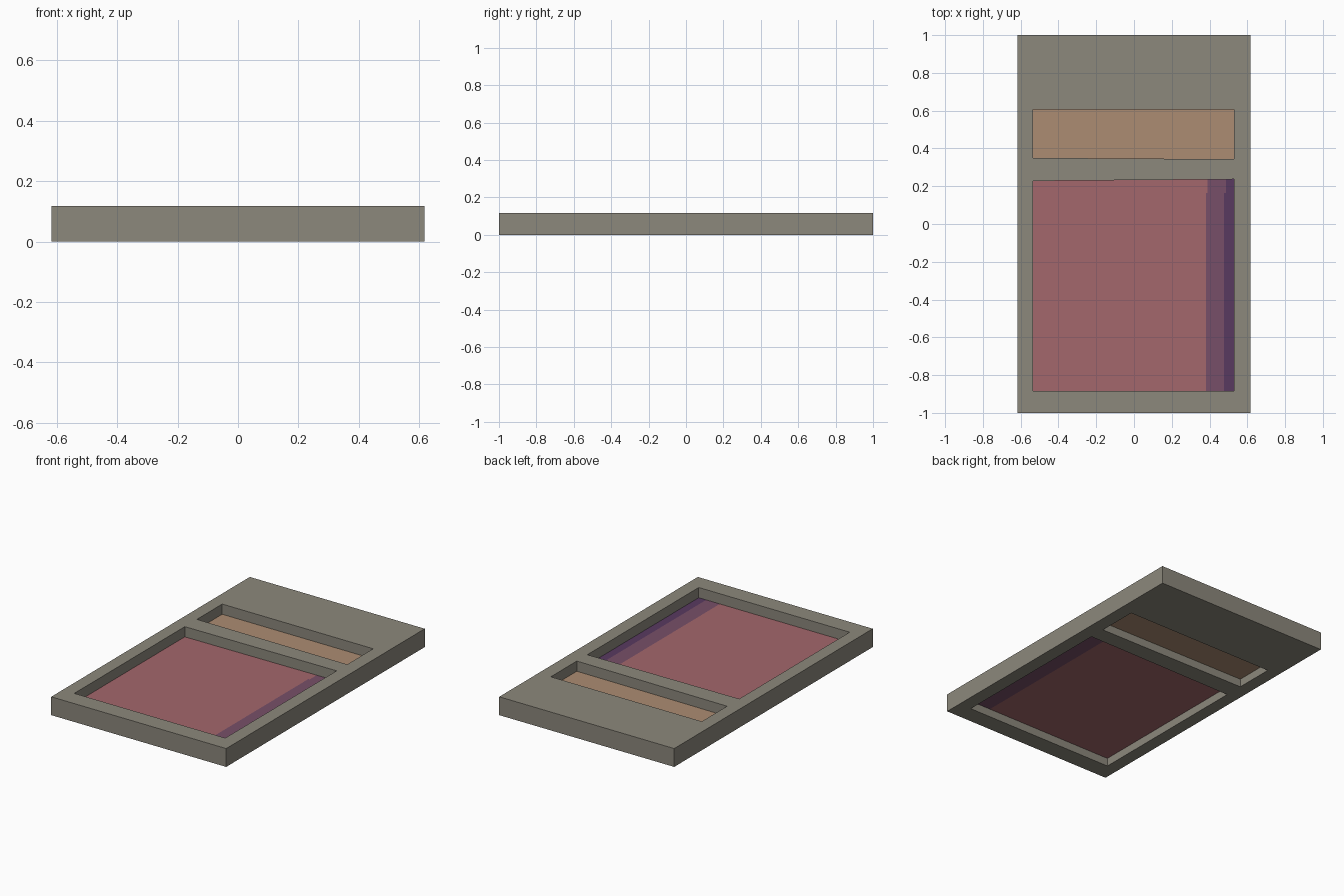
import bpy, bmesh

if "Cube" in bpy.data.objects:
    bpy.data.objects.remove(bpy.data.objects["Cube"])

H = 0.117        # frame thickness
PANEL_Z = 0.052  # height of the recessed sheets
L, R = -0.535, 0.53


def lin(c):
    c /= 255
    return c / 12.92 if c <= 0.04045 else ((c + 0.055) / 1.055) ** 2.4


def material(name, r, g, b):
    m = bpy.data.materials.new(name)
    m.diffuse_color = (lin(r), lin(g), lin(b), 1)
    m.use_nodes = True
    m.node_tree.nodes["Principled BSDF"].inputs["Base Color"].default_value = m.diffuse_color
    return m


grey = material("warm_grey", 140, 136, 124)
red = material("dusty_red", 163, 103, 108)
plum = material("plum", 119, 79, 104)
violet = material("dark_violet", 88, 58, 96)
tan = material("tan", 172, 140, 114)


def finish(name, bm, mats):
    me = bpy.data.meshes.new(name)
    bm.to_mesh(me)
    bm.free()
    for m in mats:
        me.materials.append(m)
    ob = bpy.data.objects.new(name, me)
    bpy.context.collection.objects.link(ob)
    return ob


# Frame: grid of cells without the two openings, extruded upward
xs = [-0.617, L, R, 0.617]
left_y = [-1, -0.885, 0.228, 0.350, 0.605, 1]
right_y = [-1, -0.885, 0.237, 0.343, 0.605, 1]
bm = bmesh.new()
grid = [[bm.verts.new((x, ys[j], 0)) for j in range(6)]
        for x, ys in zip(xs, (left_y, left_y, right_y, right_y))]
for i in range(3):
    for j in range(5):
        if i == 1 and j in (1, 3):
            continue
        bm.faces.new((grid[i][j], grid[i + 1][j], grid[i + 1][j + 1], grid[i][j + 1]))
ext = bmesh.ops.extrude_face_region(bm, geom=bm.faces[:], use_keep_orig=True)
for v in ext["geom"]:
    if isinstance(v, bmesh.types.BMVert):
        v.co.z = H
bmesh.ops.recalc_face_normals(bm, faces=bm.faces[:])
finish("frame", bm, [grey])


def sheet(name, quads, mats):
    """Thin recessed sheet made of coloured quads (x0, x1, y0, y1, material)."""
    bm = bmesh.new()
    for x0, x1, y0, y1, mi in quads:
        f = bm.faces.new([bm.verts.new((x, y, PANEL_Z)) for x, y in
                          ((x0, y0), (x1, y0), (x1, y1), (x0, y1))])
        f.material_index = mi
    return finish(name, bm, mats)


# Large lower sheet with two darker bands that step sideways near the bar
rows = [(-0.885, 0.165, 0.381, 0.477), (0.165, 0.237, 0.39, 0.488)]
quads = []
for y0, y1, a, b in rows:
    quads += [(L, a, y0, y1, 0), (a, b, y0, y1, 1), (b, R, y0, y1, 2)]
sheet("large_panel", quads, [red, plum, violet])

# Small upper sheet
sheet("small_panel", [(L, R, 0.343, 0.605, 0)], [tan])
